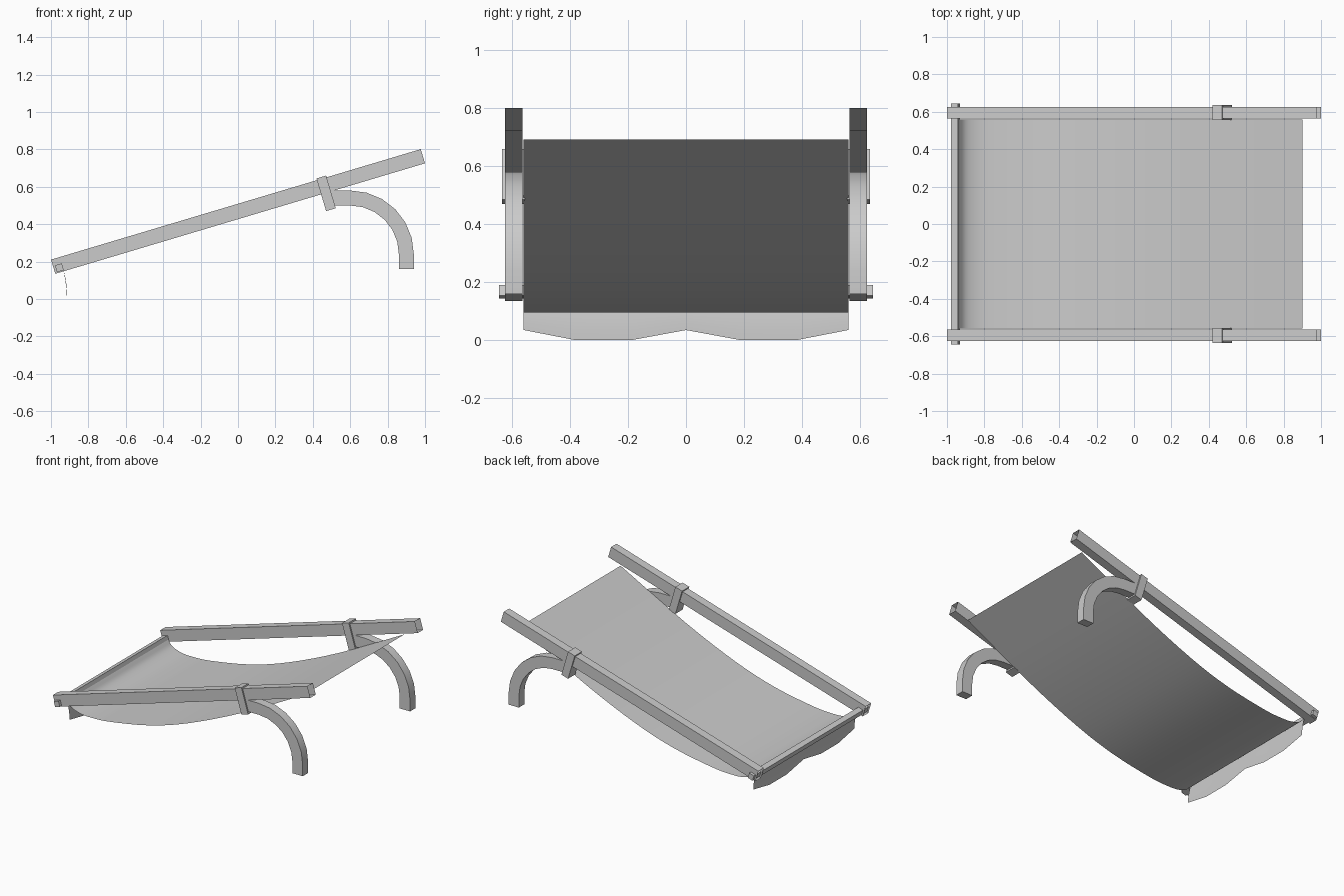
import bpy, bmesh, math
from mathutils import Matrix, Vector

cube = bpy.data.objects.get("Cube")
if cube:
    bpy.data.objects.remove(cube, do_unlink=True)

TILT = math.atan2(0.59, 1.975)

grey = bpy.data.materials.new("light_grey")
grey.use_nodes = True
colour = (0.6, 0.6, 0.6, 1)
grey.diffuse_color = colour
grey.node_tree.nodes["Principled BSDF"].inputs["Base Color"].default_value = colour


def make_object(name, bm, smooth=False):
    mesh = bpy.data.meshes.new(name)
    bm.to_mesh(mesh)
    bm.free()
    obj = bpy.data.objects.new(name, mesh)
    bpy.context.collection.objects.link(obj)
    mesh.materials.append(grey)
    if smooth:
        bpy.ops.object.select_all(action='DESELECT')
        obj.select_set(True)
        bpy.context.view_layer.objects.active = obj
        bpy.ops.object.shade_smooth_by_angle(angle=math.radians(40))
    return obj


def tilted_box(name, centre, size, open_ends=False):
    bm = bmesh.new()
    bmesh.ops.create_cube(bm, size=1, matrix=Matrix.Diagonal((*size, 1)))
    if open_ends:
        ends = [f for f in bm.faces if abs(f.normal.x) > 0.9]
        bmesh.ops.delete(bm, geom=ends, context='FACES_ONLY')
    bm.transform(Matrix.Translation(centre) @ Matrix.Rotation(-TILT, 4, 'Y'))
    return make_object(name, bm)


def curved_leg(name, y):
    # rectangular bar swept along a quarter arc
    hub, outer, inner, steps = Vector((0.6, 0, 0.24)), 0.34, 0.26, 6
    rows = [((0.49, 0.58), (0.49, 0.5))]
    for i in range(steps + 1):
        a = math.pi / 2 * (1 - i / steps)
        rows.append([(hub.x + r * math.cos(a), hub.z + r * math.sin(a)) for r in (outer, inner)])
    rows.append(((0.94, 0.16), (0.86, 0.16)))
    bm = bmesh.new()
    rings = []
    for (ox, oz), (ix, iz) in rows:
        rings.append([bm.verts.new(p) for p in (
            (ox, y - 0.03, oz), (ox, y + 0.03, oz), (ix, y + 0.03, iz), (ix, y - 0.03, iz))])
    for a, b in zip(rings, rings[1:]):
        for k in range(4):
            bm.faces.new((a[k], a[(k + 1) % 4], b[(k + 1) % 4], b[k]))
    bm.faces.new(rings[0])
    bm.faces.new(rings[-1])
    bmesh.ops.recalc_face_normals(bm, faces=bm.faces)
    return make_object(name, bm, True)


def sheet(name, columns):
    bm = bmesh.new()
    grid = [[bm.verts.new(p) for p in col] for col in columns]
    for a, b in zip(grid, grid[1:]):
        for k in range(len(a) - 1):
            bm.faces.new((a[k], a[k + 1], b[k + 1], b[k]))
    return make_object(name, bm, True)


def spline(pts, steps=4):
    # smooth curve through the given points
    p = [Vector(q) for q in pts]
    p = [2 * p[0] - p[1]] + p + [2 * p[-1] - p[-2]]
    out = []
    for a, b, c, d in zip(p, p[1:], p[2:], p[3:]):
        for i in range(steps):
            t = i / steps
            out.append(0.5 * (2 * b + (c - a) * t + (2 * a - 5 * b + 4 * c - d) * t * t
                              + (3 * b - a - 3 * c + d) * t ** 3))
    return out + [p[-2]]


# side frame, mirrored on both sides
for side, y in (("right", -0.595), ("left", 0.595)):
    tilted_box(side + "_rail", (0, y, 0.468), (2.063, 0.06, 0.079), True)
    tilted_box(side + "_clamp", (0.471, y, 0.565), (0.054, 0.08, 0.182))
    curved_leg(side + "_leg", y)

# bar across the foot end
tilted_box("foot_bar", (-0.955, 0, 0.167), (0.038, 1.29, 0.038))

# sagging cloth
sag = spline([(-0.935, 0.165), (-0.9, 0.125), (-0.83, 0.1), (-0.74, 0.095), (-0.6, 0.105),
              (-0.3, 0.16), (0, 0.255), (0.4, 0.43), (0.9, 0.692)])
sheet("seat_cloth", [[(p.x, -0.56, p.y), (p.x, 0.56, p.y)] for p in sag])

# hanging flap with a scalloped hem
hem = [(-0.56, 0.035), (-0.38, 0), (-0.19, 0), (0, 0.035), (0.19, 0), (0.38, 0), (0.56, 0.035)]
columns = []
for y, low in hem:
    column = []
    for i in range(6):
        t = i / 5
        column.append((-0.935 + 0.02 * math.sin(t * math.pi / 2), y, 0.165 + (low - 0.165) * t))
    columns.append(column)
sheet("foot_flap", columns)
